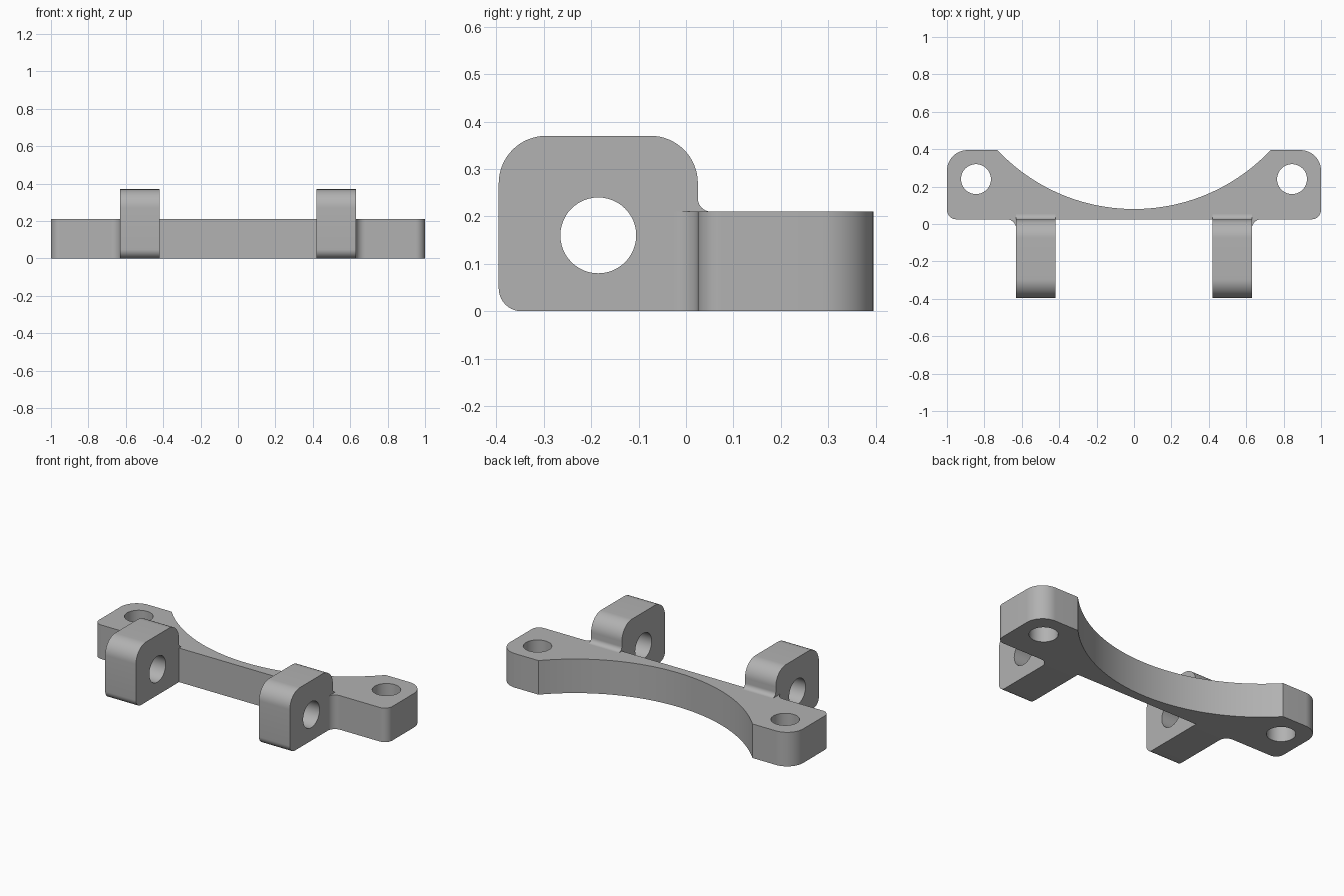
import bpy, bmesh, math
from mathutils import Matrix, Vector

cube = bpy.data.objects.get("Cube")
if cube:
    bpy.data.objects.remove(cube, do_unlink=True)

grey = bpy.data.materials.new("grey metal")
grey.use_nodes = True
colour = (0.445, 0.445, 0.445, 1)
grey.diffuse_color = colour
grey.node_tree.nodes["Principled BSDF"].inputs["Base Color"].default_value = colour


def arc(cx, cy, r, start, end, steps):
    """Points on an arc, angles in degrees."""
    angles = [math.radians(start + (end - start) * i / steps) for i in range(steps + 1)]
    return [(cx + r * math.cos(a), cy + r * math.sin(a)) for a in angles]


def hole(cx, cy, r, steps=48):
    return arc(cx, cy, r, 0, 360, steps)[:-1]


def prism(name, loops, depth, matrix):
    """Fill an outline with holes, extrude it and place it."""
    bm = bmesh.new()
    for loop in loops:
        verts = [bm.verts.new((x, y, 0)) for x, y in loop]
        for a, b in zip(verts, verts[1:] + verts[:1]):
            bm.edges.new((a, b))
    bmesh.ops.triangle_fill(bm, edges=bm.edges[:], use_beauty=True, normal=Vector((0, 0, 1)))
    result = bmesh.ops.extrude_face_region(bm, geom=bm.faces[:])
    moved = [v for v in result["geom"] if isinstance(v, bmesh.types.BMVert)]
    bmesh.ops.translate(bm, verts=moved, vec=(0, 0, depth))
    bmesh.ops.transform(bm, matrix=matrix, verts=bm.verts[:])
    bmesh.ops.recalc_face_normals(bm, faces=bm.faces[:])
    mesh = bpy.data.meshes.new(name)
    bm.to_mesh(mesh)
    bm.free()
    mesh.materials.append(grey)
    ob = bpy.data.objects.new(name, mesh)
    bpy.context.collection.objects.link(ob)
    bpy.ops.object.select_all(action="DESELECT")
    ob.select_set(True)
    bpy.context.view_layer.objects.active = ob
    bpy.ops.object.shade_smooth_by_angle(angle=math.radians(30))
    return ob


front, back, plate_top = 0.025, 0.395, 0.21
lug_inner, lug_outer = 0.42, 0.63

# Base plate: half outline with the lug fillet, rounded ends and curved back
tip, valley = 0.73, 0.08
sag = back - valley
radius = (tip ** 2 + sag ** 2) / (2 * sag)
tip_angle = math.degrees(math.asin(tip / radius)) - 90
half = [(lug_outer, front)]
half += arc(lug_outer + 0.05, front - 0.05, 0.05, 180, 90, 10)
half += arc(0.95, front + 0.05, 0.05, -90, 0, 10)
half += arc(0.89, back - 0.11, 0.11, 0, 90, 16)
half += arc(0, valley + radius, radius, tip_angle, -90, 32)
outline = half + [(-x, y) for x, y in reversed(half[:-1])]
prism("base_plate", [outline, hole(0.845, 0.24, 0.08), hole(-0.845, 0.24, 0.08)],
      plate_top, Matrix.Identity(4))

# Lugs: side profile in y and z, extruded along x
top, fillet = 0.37, 0.028
profile = arc(-back + 0.048, 0.048, 0.048, 270, 180, 10)
profile += arc(-back + 0.1, top - 0.1, 0.1, 180, 90, 16)
profile += arc(front - 0.1, top - 0.1, 0.1, 90, 0, 16)
profile += arc(front + fillet, plate_top + fillet, fillet, 180, 270, 10)
profile += [(front, plate_top), (front, 0)]
# Profile axes x, y, z become model axes y, z, x
turn = Matrix(((0, 0, 1, 0), (1, 0, 0, 0), (0, 1, 0, 0), (0, 0, 0, 1)))
for name, x in (("left_lug", lug_inner), ("right_lug", -lug_outer)):
    prism(name, [profile, hole(-0.185, 0.16, 0.08)], lug_outer - lug_inner,
          Matrix.Translation((x, 0, 0)) @ turn)
